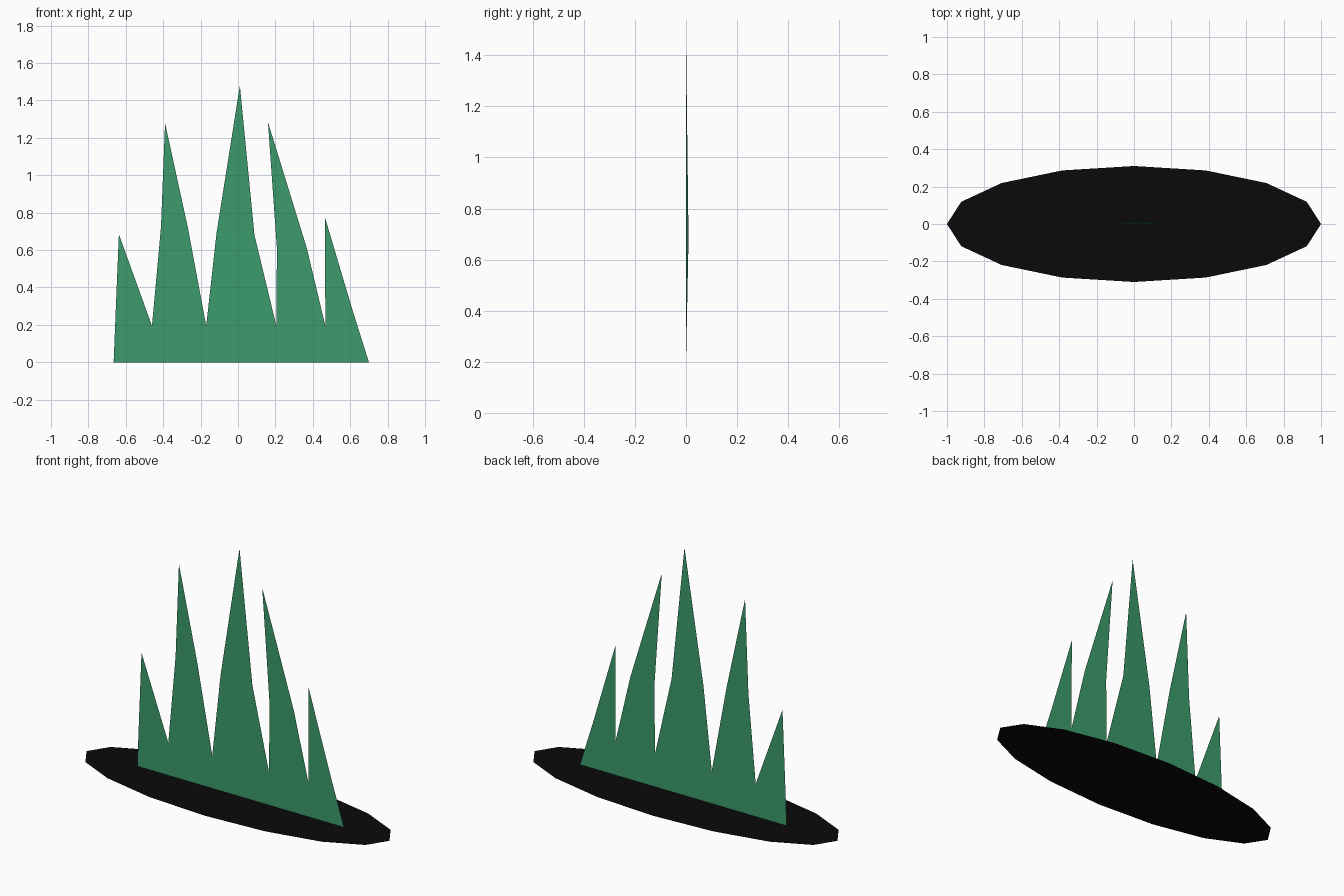
import bpy
import math

if "Cube" in bpy.data.objects:
    bpy.data.objects.remove(bpy.data.objects["Cube"])


def material(name, rgb):
    mat = bpy.data.materials.new(name)
    mat.diffuse_color = (*rgb, 1.0)
    mat.use_nodes = True
    mat.node_tree.nodes["Principled BSDF"].inputs["Base Color"].default_value = mat.diffuse_color
    return mat


def mesh_object(name, verts, faces, mat):
    mesh = bpy.data.meshes.new(name)
    mesh.from_pydata(verts, [], faces)
    mesh.materials.append(mat)
    obj = bpy.data.objects.new(name, mesh)
    bpy.context.collection.objects.link(obj)
    return obj


green = material("grass_green", (0.045, 0.33, 0.15))
black = material("shadow_black", (0.003, 0.003, 0.003))

# Flat 16-sided shadow ellipse on the ground
SIDES = 16
ring = [(math.cos(a), 0.31 * math.sin(a), 0.0)
        for a in (2 * math.pi * i / SIDES for i in range(SIDES))]
mesh_object("ground_shadow", ring, [list(range(SIDES))], black)

# Grass: roots are shared between neighbouring blades
roots = [(-0.665, 0, 0), (-0.46, 0, 0.195), (-0.17, 0, 0.195),
         (0.205, 0, 0.195), (0.467, 0, 0.195), (0.70, 0, 0)]

# Each blade: left shoulder, tip, right shoulder (None where the edge is straight)
blades = [
    (None, (-0.637, 0, 0.685), None),
    ((-0.412, 0, 0.72), (-0.39, 0, 1.28), (-0.268, 0, 0.72)),
    ((-0.115, 0, 0.69), (0.01, 0, 1.48), (0.088, 0.01, 0.68)),
    ((0.208, 0, 0.61), (0.16, 0, 1.285), (0.368, 0, 0.61)),
    (None, (0.465, 0, 0.775), (0.612, 0, 0.28)),
]

verts = list(roots)
faces = [list(range(len(roots)))]          # joined lower strip


def add(point):
    verts.append(point)
    return len(verts) - 1


for i, (left, tip, right) in enumerate(blades):
    t = add(tip)
    if left and right:                     # lower quad and pointed top
        l, r = add(left), add(right)
        faces += [[i, l, r, i + 1], [l, t, r]]
    elif right:
        faces.append([i, t, add(right), i + 1])
    else:
        faces.append([i, t, i + 1])

mesh_object("grass_blades", verts, faces, green)
